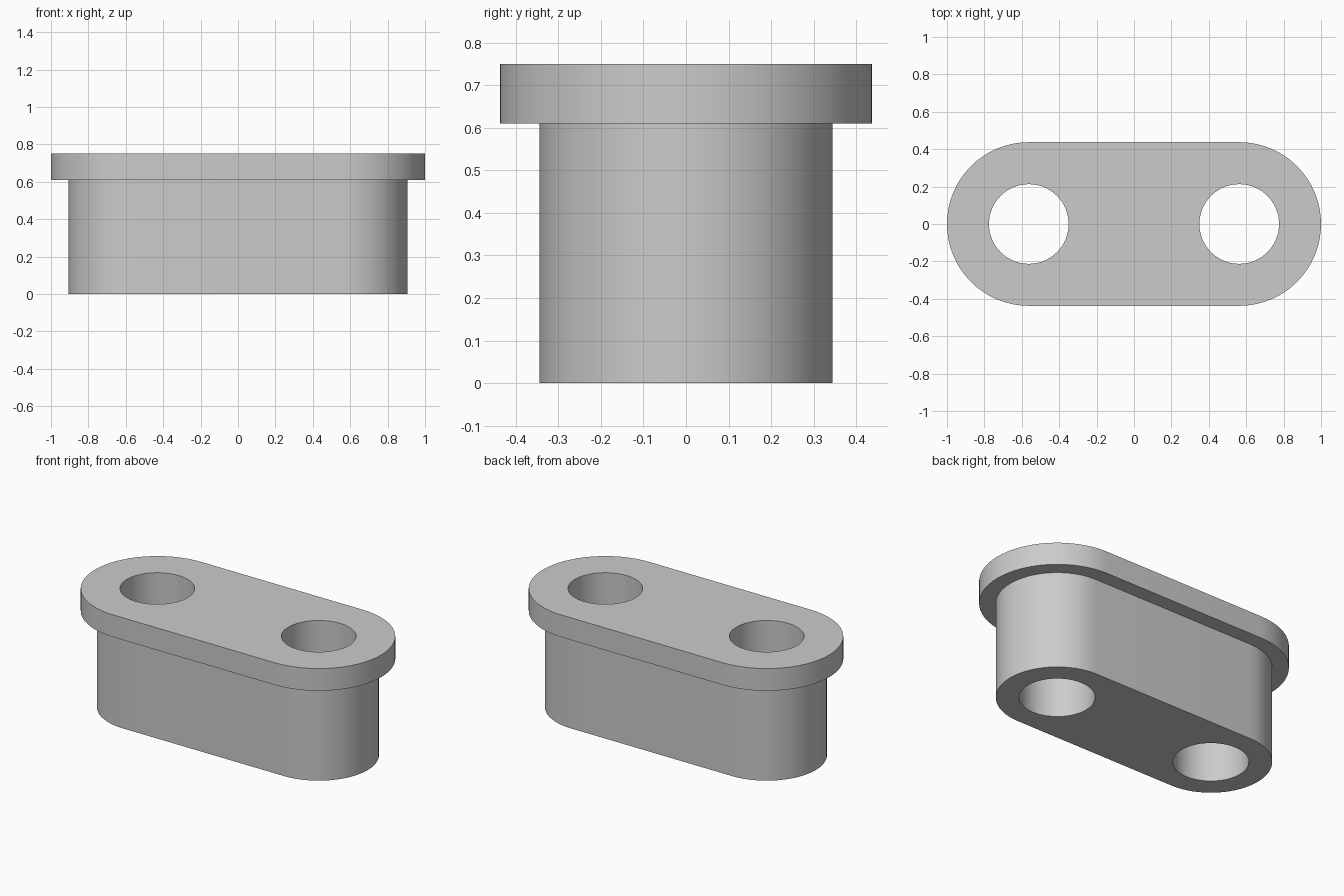
import bpy, bmesh, math

cube = bpy.data.objects.get("Cube")
if cube:
    bpy.data.objects.remove(cube, do_unlink=True)

CENTRE = 0.5625      # hole and end-arc centres along x
BODY_R, FLANGE_R, HOLE_R = 0.344, 0.4375, 0.213
LEDGE, TOP = 0.61, 0.75
SEG = 32             # segments per half circle


def arc(cx, r, start, sweep, count):
    return [(cx + r * math.cos(start + sweep * i / count),
             r * math.sin(start + sweep * i / count)) for i in range(count)]


def slot(r):
    """Rounded-end outline made of two half circles."""
    pts = []
    for side, start in ((1, -math.pi / 2), (-1, math.pi / 2)):
        pts += arc(side * CENTRE, r, start, math.pi, SEG)
        end = start + math.pi
        pts.append((side * CENTRE, r * math.sin(end)))
    return pts


def ring(bm, pts, z):
    """Closed loop of edges at height z."""
    vs = [bm.verts.new((x, y, z)) for x, y in pts]
    es = [bm.edges.new((a, b)) for a, b in zip(vs, vs[1:] + vs[:1])]
    return vs, es


def wall(bm, low, high):
    """Quads joining two matching loops."""
    a, b = low[0], high[0]
    for i in range(len(a)):
        j = (i + 1) % len(a)
        bm.faces.new((a[i], a[j], b[j], b[i]))


bm = bmesh.new()

# Stepped outside: body, ledge under the flange, flange rim
outer = [ring(bm, slot(r), z) for r, z in
         ((BODY_R, 0), (BODY_R, LEDGE), (FLANGE_R, LEDGE), (FLANGE_R, TOP))]
for low, high in zip(outer, outer[1:]):
    wall(bm, low, high)

# Two through holes
bottom_edges, top_edges = list(outer[0][1]), list(outer[-1][1])
for side in (-1, 1):
    pts = arc(side * CENTRE, HOLE_R, 0, 2 * math.pi, 2 * SEG)
    low, high = ring(bm, pts, 0), ring(bm, pts, TOP)
    wall(bm, low, high)
    bottom_edges += low[1]
    top_edges += high[1]

# Flat caps around the holes
for edges, nz in ((bottom_edges, -1), (top_edges, 1)):
    bmesh.ops.triangle_fill(bm, edges=edges, use_beauty=True, normal=(0, 0, nz))
bmesh.ops.recalc_face_normals(bm, faces=bm.faces[:])

mesh = bpy.data.meshes.new("flanged_spacer")
bm.to_mesh(mesh)
bm.free()
spacer = bpy.data.objects.new("flanged_spacer", mesh)
bpy.context.collection.objects.link(spacer)

# Plain grey material
grey = bpy.data.materials.new("light_grey")
grey.use_nodes = True
colour = (0.6, 0.6, 0.6, 1)
grey.diffuse_color = colour
for node in grey.node_tree.nodes:
    if node.type == 'BSDF_PRINCIPLED':
        node.inputs["Base Color"].default_value = colour
mesh.materials.append(grey)

# Smooth round walls, crisp rims
bpy.ops.object.select_all(action='DESELECT')
spacer.select_set(True)
bpy.context.view_layer.objects.active = spacer
bpy.ops.object.shade_smooth_by_angle(angle=math.radians(30))
